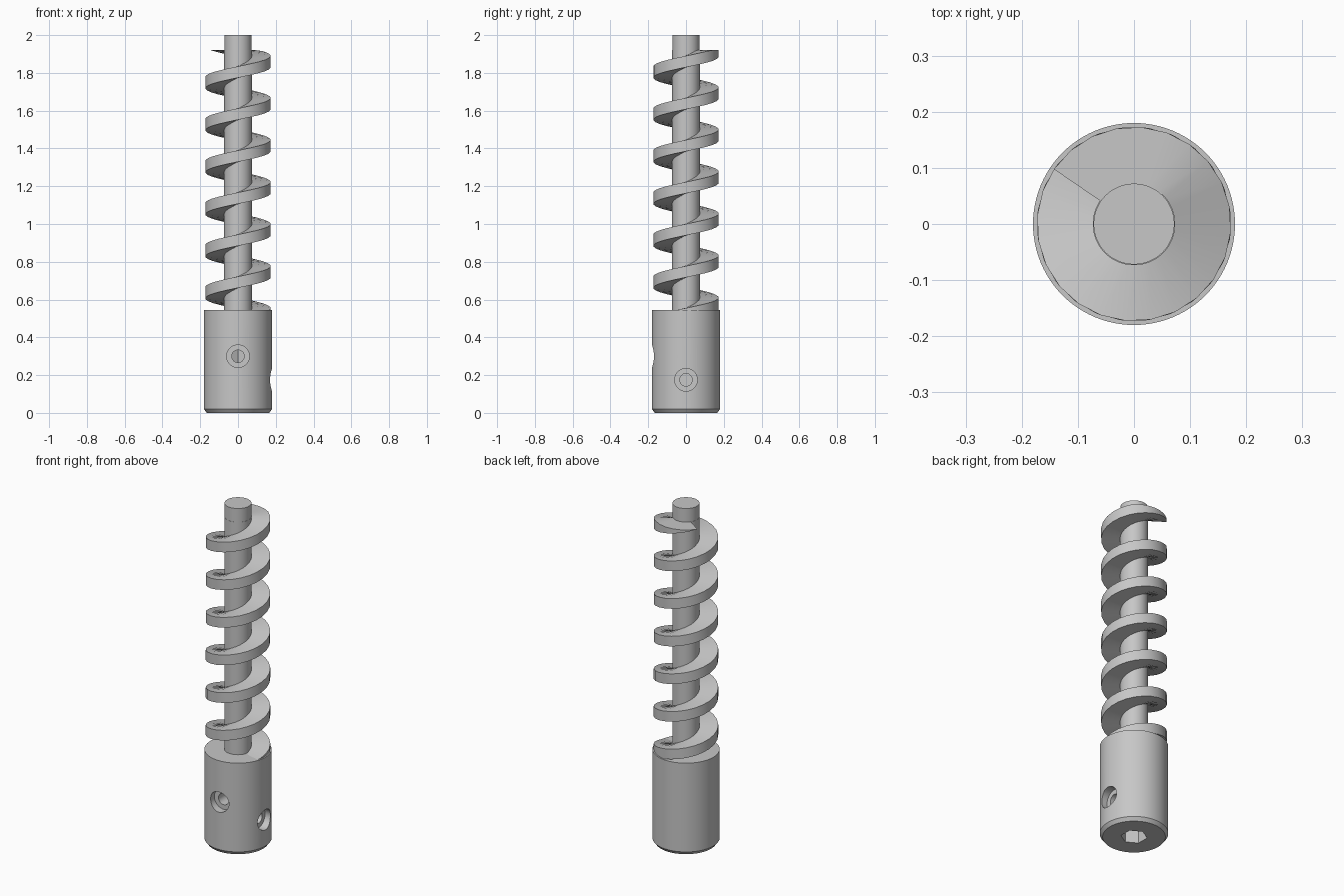
import bpy
import bmesh
from math import pi, cos, sin, radians

if "Cube" in bpy.data.objects:
    bpy.data.objects.remove(bpy.data.objects["Cube"], do_unlink=True)

steel = bpy.data.materials.new("grey steel")
steel.use_nodes = True
grey = (0.57, 0.57, 0.57, 1)
steel.diffuse_color = grey
steel.node_tree.nodes["Principled BSDF"].inputs["Base Color"].default_value = grey


def finish(obj):
    """Give the part its material and smooth shading with sharp edges."""
    bpy.ops.object.select_all(action="DESELECT")
    obj.select_set(True)
    bpy.context.view_layer.objects.active = obj
    bpy.ops.object.shade_smooth_by_angle(angle=radians(30))
    return obj


def make_object(name, bm):
    bmesh.ops.recalc_face_normals(bm, faces=bm.faces)
    mesh = bpy.data.meshes.new(name)
    bm.to_mesh(mesh)
    bm.free()
    mesh.materials.append(steel)
    obj = bpy.data.objects.new(name, mesh)
    bpy.context.collection.objects.link(obj)
    return obj


def turned(name, profile, sides=64):
    """Solid of revolution from (radius, height) pairs, closed with flat caps."""
    bm = bmesh.new()
    rings = []
    for r, z in profile:
        rings.append([bm.verts.new((r * cos(2 * pi * i / sides), r * sin(2 * pi * i / sides), z))
                      for i in range(sides)])
    for low, high in zip(rings, rings[1:]):
        for i in range(sides):
            j = (i + 1) % sides
            bm.faces.new((low[i], low[j], high[j], high[i]))
    bm.faces.new(rings[0][::-1])
    bm.faces.new(rings[-1])
    return make_object(name, bm)


def cut(target, cutter):
    cutter.hide_render = True
    mod = target.modifiers.new("cut", "BOOLEAN")
    mod.operation = "DIFFERENCE"
    mod.solver = "EXACT"
    mod.object = cutter
    bpy.context.view_layer.objects.active = target
    bpy.ops.object.modifier_apply(modifier=mod.name)
    bpy.data.objects.remove(cutter, do_unlink=True)


# Collar with chamfered foot
COLLAR_TOP = 0.545
collar = turned("collar", [(0.165, 0), (0.18, 0.02), (0.18, COLLAR_TOP)], 96)

# Hexagonal drive socket in the foot
socket = turned("socket_cutter", [(0.07, -0.1), (0.07, 0.42)], 6)
socket.rotation_euler.z = radians(30)
cut(collar, socket)

# Stepped screw holes: one on the front, one on the left side
for height, rotation in ((0.3, (pi / 2, 0, 0)), (0.175, (0, pi / 2, 0))):
    for radius, start in ((0.06, 0.135), (0.033, 0.03)):
        hole = turned("hole_cutter", [(radius, start), (radius, 0.25)], 40)
        hole.rotation_euler = rotation
        hole.location.z = height
        cut(collar, hole)
finish(collar)

# Shaft with a slightly thicker core under the flight
FLIGHT_TOP = 1.92
finish(turned("shaft", [(0.0735, COLLAR_TOP - 0.02), (0.0735, FLIGHT_TOP),
                        (0.072, FLIGHT_TOP), (0.072, 2)]))

# Screw flight: a rectangular section swept up a helix, trimmed flat at both ends
PITCH, THICK, STEPS = 0.2225, 0.06, 24
FLIGHT_LOW = COLLAR_TOP - 0.005
phase = 1.83
first = (FLIGHT_LOW - THICK - phase) / PITCH
last = (FLIGHT_TOP - phase) / PITCH
count = round((last - first) * STEPS)
bm = bmesh.new()
sections = []
for i in range(count + 1):
    turn = first + (last - first) * i / count
    base = phase + PITCH * turn
    bottom = max(base, FLIGHT_LOW)
    top = min(base + THICK, FLIGHT_TOP)
    c, s = cos(2 * pi * turn), sin(2 * pi * turn)
    sections.append([bm.verts.new((r * c, r * s, z)) for r, z in
                     ((0.068, bottom), (0.173, bottom), (0.173, top), (0.068, top))])
for a, b in zip(sections, sections[1:]):
    for k in range(4):
        n = (k + 1) % 4
        bm.faces.new((a[k], a[n], b[n], b[k]))
bmesh.ops.remove_doubles(bm, verts=bm.verts, dist=0.0001)
finish(make_object("screw_flight", bm))
